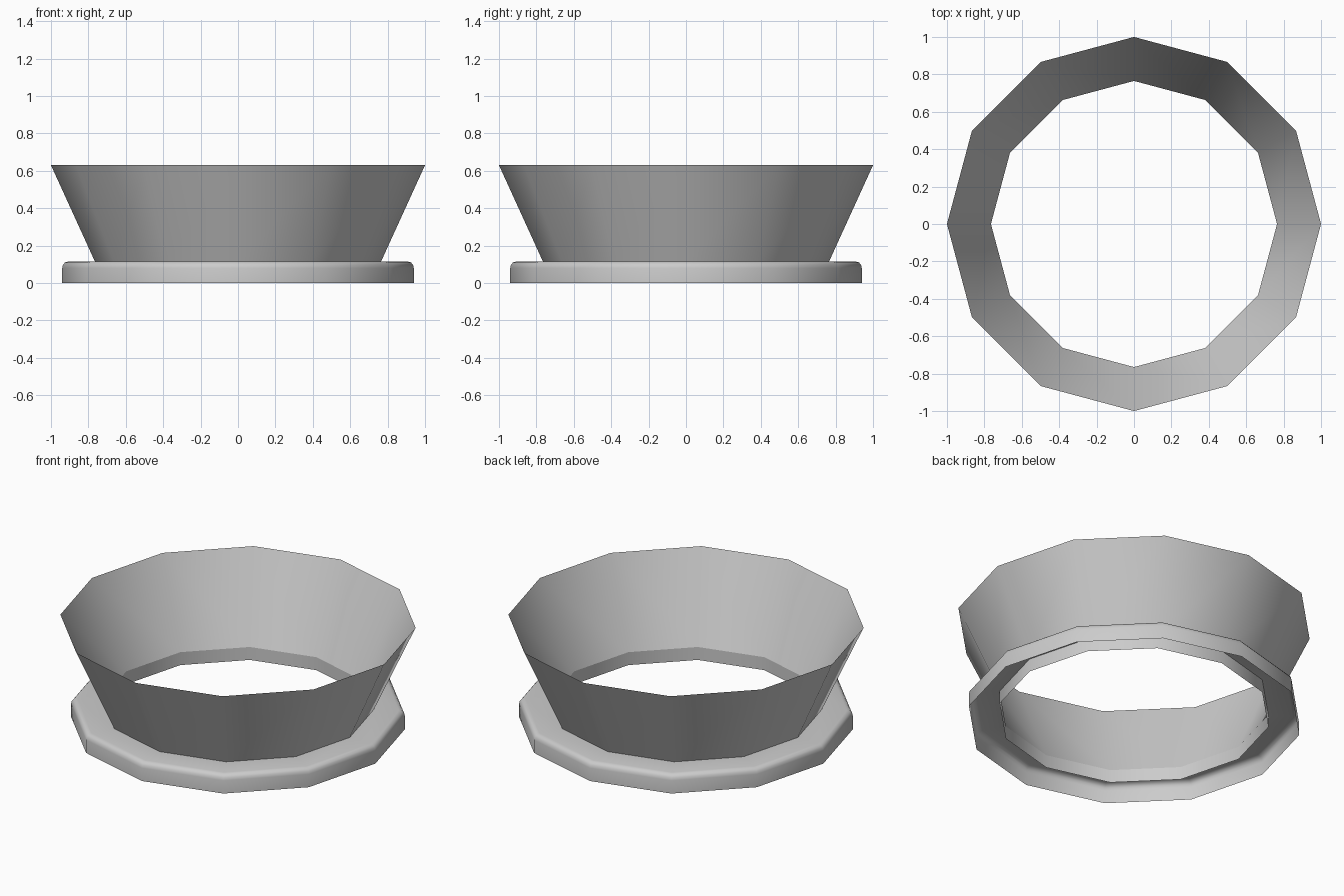
import bpy, bmesh
from math import cos, sin, pi, radians

if "Cube" in bpy.data.objects:
    bpy.data.objects.remove(bpy.data.objects["Cube"])

SIDES = 12


def lathe(name, profile):
    """Revolve an open (radius, z) profile into a 12-sided sheet."""
    bm = bmesh.new()
    rings = [[bm.verts.new((r * cos(2 * pi * i / SIDES), r * sin(2 * pi * i / SIDES), z))
              for i in range(SIDES)] for r, z in profile]
    for a, b in zip(rings, rings[1:]):
        for i in range(SIDES):
            j = (i + 1) % SIDES
            bm.faces.new((a[i], a[j], b[j], b[i]))
    mesh = bpy.data.meshes.new(name)
    bm.to_mesh(mesh)
    bm.free()
    obj = bpy.data.objects.new(name, mesh)
    bpy.context.collection.objects.link(obj)
    bpy.ops.object.select_all(action='DESELECT')
    bpy.context.view_layer.objects.active = obj
    obj.select_set(True)
    bpy.ops.object.shade_smooth_by_angle(angle=radians(40))
    return obj


# Flared open collar
lathe("flared_collar", [(0.765, 0.115), (1.0, 0.63)])

# Base ring: rounded outer shoulder, flat top, short inner lip, hollow below
lathe("base_ring", [(0.94, 0.0), (0.94, 0.08), (0.936, 0.097), (0.925, 0.11),
                    (0.905, 0.115), (0.765, 0.115), (0.765, 0.035)])
